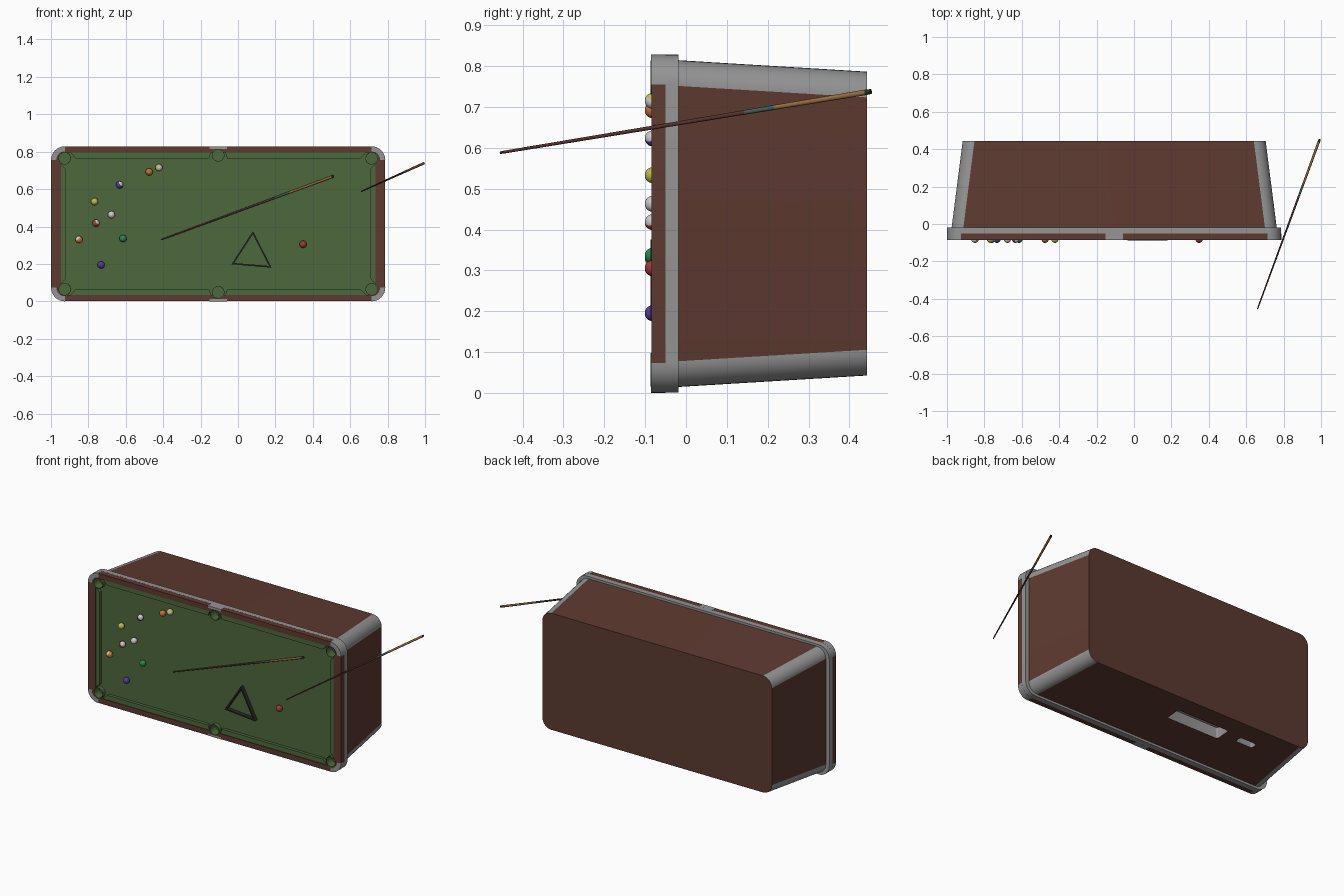
import bpy, bmesh, math, random
from mathutils import Vector

if "Cube" in bpy.data.objects:
    bpy.data.objects.remove(bpy.data.objects["Cube"])

random.seed(4)
CX, CZ = -0.106, 0.4145          # table centre; the bed faces -y


def mat(name, r, g, b):
    m = bpy.data.materials.new(name)
    m.diffuse_color = (r, g, b, 1)
    m.use_nodes = True
    m.node_tree.nodes["Principled BSDF"].inputs["Base Color"].default_value = m.diffuse_color
    return m


BROWN = mat("brown_wood", 0.11, 0.042, 0.03)
GREY = mat("grey_trim", 0.3, 0.3, 0.3)
GREEN = mat("green_cloth", 0.075, 0.14, 0.048)
DARK = mat("dark_plastic", 0.02, 0.025, 0.02)
SHAFT = mat("cue_shaft", 0.09, 0.035, 0.025)
TEAL = mat("cue_wrap", 0.06, 0.11, 0.1)
BUTT = mat("cue_butt", 0.3, 0.15, 0.05)
WHITE = mat("ball_white", 0.75, 0.75, 0.75)


def finish(name, bm, mats):
    bmesh.ops.recalc_face_normals(bm, faces=bm.faces)
    me = bpy.data.meshes.new(name)
    bm.to_mesh(me)
    bm.free()
    for m in mats:
        me.materials.append(m)
    ob = bpy.data.objects.new(name, me)
    bpy.context.collection.objects.link(ob)
    smooth(ob)
    return ob


def smooth(ob):
    ob.data.shade_smooth()
    ob.data.set_sharp_from_angle(angle=math.radians(35))


def add_loft(bm, rings, mat_of=lambda k, i: 0, closed=False):
    """Skin a list of 3D rings; cap the ends or close the loop."""
    vs = [[bm.verts.new(p) for p in r] for r in rings]
    n = len(rings[0])
    for k in range(len(vs) if closed else len(vs) - 1):
        a, b = vs[k], vs[(k + 1) % len(vs)]
        for i in range(n):
            j = (i + 1) % n
            bm.faces.new((a[i], a[j], b[j], b[i])).material_index = mat_of(k, i)
    if not closed:
        bm.faces.new(vs[0])
        bm.faces.new(vs[-1])


def loft(name, rings, mats, mat_of=lambda k, i: 0, closed=False):
    bm = bmesh.new()
    add_loft(bm, rings, mat_of, closed)
    return finish(name, bm, mats)


def at(pts, y):
    return [(u + CX, y, v + CZ) for u, v in pts]


def slab(name, pts, y0, y1, m):
    return loft(name, [at(pts, y0), at(pts, y1)], [m])


def round_rect(hx, hz, r, n=8):
    pts = []
    for c, (sx, sz) in enumerate([(1, 1), (-1, 1), (-1, -1), (1, -1)]):
        for k in range(n + 1):
            a = math.pi / 2 * (c + k / n)
            pts.append((sx * (hx - r) + r * math.cos(a), sz * (hz - r) + r * math.sin(a)))
    return pts


def rect(x0, x1, z0, z1):
    return [(x0, z0), (x1, z0), (x1, z1), (x0, z1)]


def circle(c, r, n=28):
    return [(c[0] + r * math.cos(2 * math.pi * k / n), c[1] + r * math.sin(2 * math.pi * k / n)) for k in range(n)]


def cut(ob, *cutters):
    for c in cutters:
        md = ob.modifiers.new("cut", 'BOOLEAN')
        md.operation, md.solver, md.object = 'DIFFERENCE', 'EXACT', c
    dg = bpy.context.evaluated_depsgraph_get()
    me = bpy.data.meshes.new_from_object(ob.evaluated_get(dg))
    ob.modifiers.clear()
    ob.data = me
    smooth(ob)


# tapered cabinet with grey corner posts
body = loft("cabinet", [at(round_rect(0.869, 0.40, 0.063), -0.018),
                        at(round_rect(0.81, 0.372, 0.063), 0.443)],
            [BROWN, GREY], lambda k, i: int(i % 9 != 8))

# ball return and coin openings in the lower side
helpers = []
for cx, cy, w, h in [(-0.235, 0.283, 0.185, 0.05), (-0.58, 0.297, 0.06, 0.022)]:
    prof = round_rect(w, h, 0.012, 4)
    helpers.append(loft("opening_cutter", [[(cx + u, cy + v, z) for u, v in prof] for z in (-0.03, 0.10)],
                        [BROWN, GREY]))
    for p in helpers[-1].data.polygons:
        p.material_index = 1
cut(body, *helpers)

# apron, rails and bed, all pierced by the pockets
POCKETS = [(sx * 0.821, sz * 0.35) for sx in (-1, 1) for sz in (-1, 1)] + [(0, 0.366), (0, -0.366)]
bm = bmesh.new()
for p in POCKETS:
    add_loft(bm, [at(circle(p, 0.0335), -0.12), at(circle(p, 0.0335), -0.024)])
pocket_cutter = finish("pocket_cutter", bm, [GREEN])
opening = slab("rail_opening_cutter", rect(-0.841, 0.841, -0.38, 0.38), -0.12, -0.04, BROWN)
helpers += [pocket_cutter, opening]

apron = slab("apron", round_rect(0.893, 0.414, 0.073), -0.05, -0.018, GREY)
rails = slab("rails", round_rect(0.8925, 0.4135, 0.073), -0.085, -0.05, BROWN)
bed = slab("bed", rect(-0.841, 0.841, -0.38, 0.38), -0.062, -0.05, GREEN)
cut(apron, pocket_cutter)
cut(rails, opening, pocket_cutter)
cut(bed, pocket_cutter)
for h in helpers:
    bpy.data.objects.remove(h)

# pocket cups
for p in POCKETS:
    o, i = circle(p, 0.0335), circle(p, 0.0305)
    loft("pocket", [at(o, -0.024), at(o, -0.0865), at(i, -0.0865), at(i, -0.03)], [GREEN])

# cushions
for s in (-1, 1):
    for t in (-1, 1):
        slab("long_cushion", [(s * 0.79, t * 0.38), (s * 0.038, t * 0.38), (s * 0.048, t * 0.35), (s * 0.762, t * 0.35)],
             -0.081, -0.062, GREEN)
    slab("end_cushion", [(s * 0.841, -0.32), (s * 0.841, 0.32), (s * 0.814, 0.293), (s * 0.814, -0.293)],
         -0.081, -0.062, GREEN)

# grey corner caps and side plates on the rails
for sx in (-1, 1):
    for sz in (-1, 1):
        arc = [(math.cos(k * math.pi / 16), math.sin(k * math.pi / 16)) for k in range(9)]
        pts = [(sx * (0.82 + 0.0735 * c), sz * (0.341 + 0.0735 * s)) for c, s in arc]
        pts += [(sx * (0.82 + 0.046 * c), sz * (0.341 + 0.046 * s)) for c, s in reversed(arc)]
        slab("corner_cap", pts, -0.086, -0.05, GREY)
for s in (-1, 1):
    slab("side_plate", rect(-0.046, 0.046, *sorted((s * 0.401, s * 0.4143))), -0.086, -0.05, GREY)

# balls: x, z, colour, striped
BALLS = [(-0.475, 0.692, (0.5, 0.17, 0.03), 0), (-0.423, 0.715, (0.55, 0.5, 0.1), 1),
         (-0.633, 0.623, (0.1, 0.04, 0.35), 1), (-0.767, 0.533, (0.5, 0.5, 0.08), 0),
         (-0.677, 0.463, (0.75, 0.75, 0.75), 0), (-0.76, 0.418, (0.4, 0.04, 0.04), 1),
         (-0.85, 0.33, (0.6, 0.2, 0.02), 1), (-0.615, 0.336, (0.02, 0.25, 0.07), 0),
         (-0.732, 0.195, (0.1, 0.04, 0.35), 0), (0.348, 0.305, (0.35, 0.04, 0.04), 0)]
for x, z, col, striped in BALLS:
    bm = bmesh.new()
    bmesh.ops.create_uvsphere(bm, u_segments=24, v_segments=16, radius=0.0195)
    for f in bm.faces:
        f.material_index = int(striped and abs(f.calc_center_median().z) > 0.0105)
    ball = finish("ball", bm, [mat("ball_colour", *col), WHITE])
    ball.location = (x, -0.0815, z)
    ball.rotation_euler = [random.uniform(-1, 1) for _ in range(3)]

# triangle rack
tri = [Vector(p) for p in [(0.08, 0.375), (-0.035, 0.198), (0.18, 0.18)]]
mid = sum(tri, Vector((0, 0))) / 3
rings = [[(q.x, y, q.y) for q in (mid + (p - mid) * f for p in tri)]
         for f, y in [(1, -0.062), (1, -0.087), (0.87, -0.087), (0.87, -0.062)]]
loft("rack", rings, [DARK], closed=True)


# cues: tapered shaft, wrap, butt and end cap
def cue(tip, butt):
    tip, butt = Vector(tip), Vector(butt)
    q = (butt - tip).to_track_quat('Z', 'Y')
    prof = [(0, 0.003), (0.012, 0.0035), (0.66, 0.0055), (0.74, 0.006), (0.985, 0.0068), (1, 0.006)]
    rings = [[tip.lerp(butt, t) + q @ Vector((u, v, 0)) for u, v in circle((0, 0), r, 12)] for t, r in prof]
    loft("cue", rings, [DARK, SHAFT, TEAL, BUTT], lambda k, i: (0, 1, 2, 3, 0)[k])


cue((-0.41, -0.066, 0.33), (0.513, -0.069, 0.67))
cue((0.66, -0.455, 0.588), (0.993, 0.453, 0.738))
